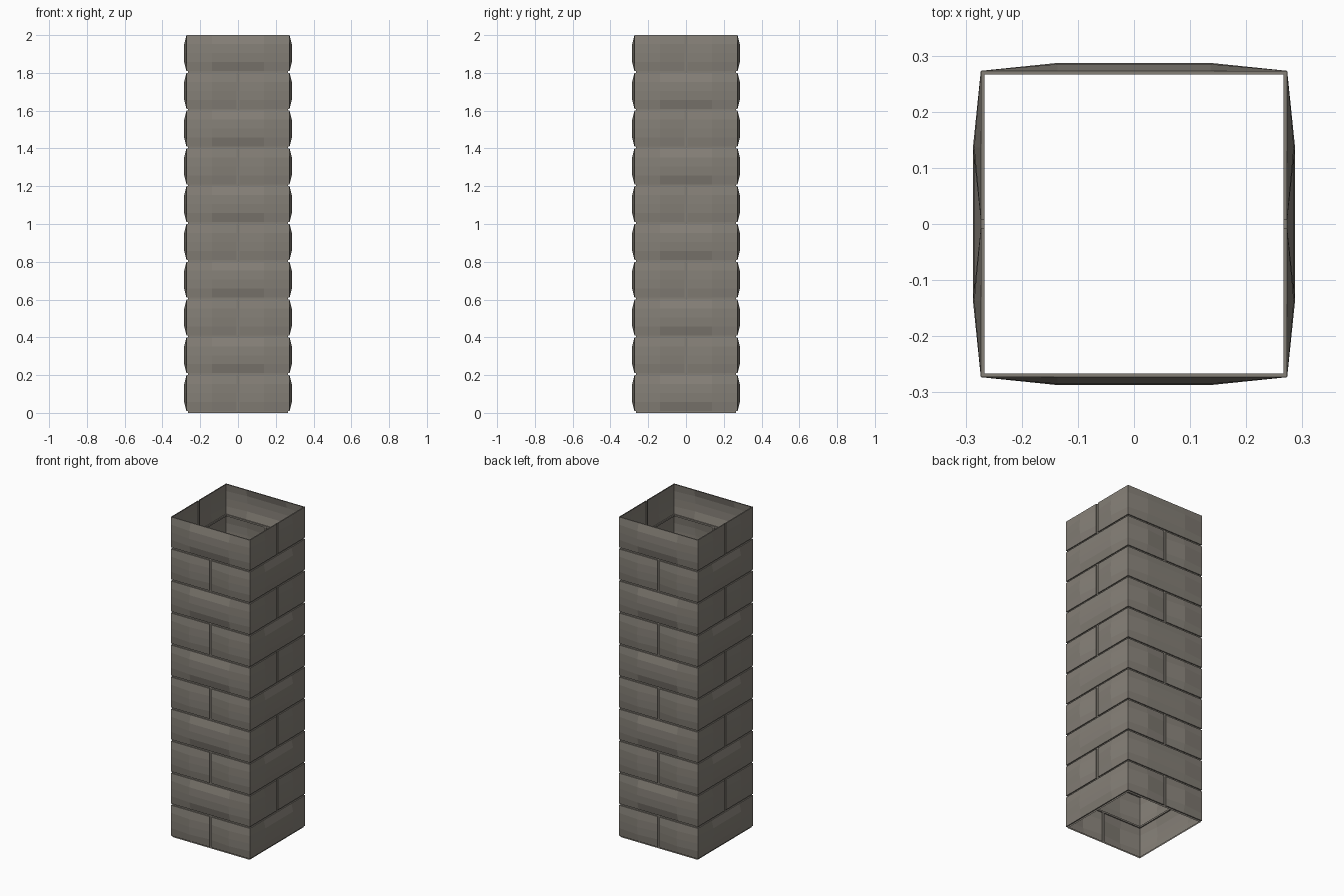
import bpy, bmesh, math
from mathutils import Matrix

if "Cube" in bpy.data.objects:
    bpy.data.objects.remove(bpy.data.objects["Cube"])

ROWS, ROW_H, GAP = 10, 0.2, 0.01
OUTER, INNER = 0.273, 0.266      # brick edge plane and mortar plane
BULGE = 0.014                    # how far brick faces swell outwards
SLOT = 0.007                     # half width of the vertical joint

stone = bpy.data.materials.new("warm grey stone")
stone.diffuse_color = (0.235, 0.215, 0.185, 1)
stone.use_nodes = True
stone.node_tree.nodes["Principled BSDF"].inputs["Base Color"].default_value = stone.diffuse_color


def finish(name, bm):
    bmesh.ops.remove_doubles(bm, verts=bm.verts, dist=0.0002)
    mesh = bpy.data.meshes.new(name)
    bm.to_mesh(mesh)
    bm.free()
    mesh.materials.append(stone)
    bpy.context.collection.objects.link(bpy.data.objects.new(name, mesh))


def brick(bm, rot, xs, swell_x, z0, z1):
    """Pillowed front sheet plus a shallow rim back to the mortar plane."""
    swell_z = (0, 0.85, 1, 0.85, 0)
    zs = [z0 + (z1 - z0) * k / 4 for k in range(5)]
    grid = [[bm.verts.new(rot @ Matrix.Translation((x, -OUTER - BULGE * a * b, z)).translation)
             for x, a in zip(xs, swell_x)] for z, b in zip(zs, swell_z)]
    for lo, hi in zip(grid, grid[1:]):
        for i in range(len(xs) - 1):
            bm.faces.new((lo[i], lo[i + 1], hi[i + 1], hi[i]))
    # rim along bottom and top, mitred at the corners
    back = [max(-INNER, min(INNER, x)) for x in xs]
    for row, z, flip in ((grid[0], z0, False), (grid[-1], z1, True)):
        rear = [bm.verts.new(rot @ Matrix.Translation((x, -INNER, z)).translation) for x in back]
        for i in range(len(xs) - 1):
            f = (rear[i], rear[i + 1], row[i + 1], row[i])
            bm.faces.new(f[::-1] if flip else f)
    # rim beside the vertical joint
    for i in (0, -1):
        if abs(xs[i]) < 0.1:
            rear = [bm.verts.new(rot @ Matrix.Translation((xs[i], -INNER, z)).translation) for z in zs]
            for k in range(4):
                f = (grid[k][i], grid[k + 1][i], rear[k + 1], rear[k])
                bm.faces.new(f if i == 0 else f[::-1])


def strip(bm, rot, x0, x1, z0, z1):
    corners = ((x0, z0), (x1, z0), (x1, z1), (x0, z1))
    bm.faces.new([bm.verts.new(rot @ Matrix.Translation((x, -INNER, z)).translation)
                  for x, z in corners])


bricks, mortar = bmesh.new(), bmesh.new()
Q = OUTER / 2
for side in range(4):
    rot = Matrix.Rotation(side * math.pi / 2, 4, 'Z')
    for r in range(ROWS):
        z0, z1 = r * ROW_H + GAP, (r + 1) * ROW_H
        strip(mortar, rot, -INNER, INNER, r * ROW_H, z0)
        if (r + side) % 2 == 0:      # two half bricks
            brick(bricks, rot, (-OUTER, -Q, -SLOT), (0, 1, 0), z0, z1)
            brick(bricks, rot, (SLOT, Q, OUTER), (0, 1, 0), z0, z1)
            strip(mortar, rot, -SLOT, SLOT, z0, z1)
        else:                        # one full-width brick
            brick(bricks, rot, (-OUTER, -Q, 0, Q, OUTER), (0, 1, 1, 1, 0), z0, z1)

finish("column_bricks", bricks)
finish("mortar_joints", mortar)
